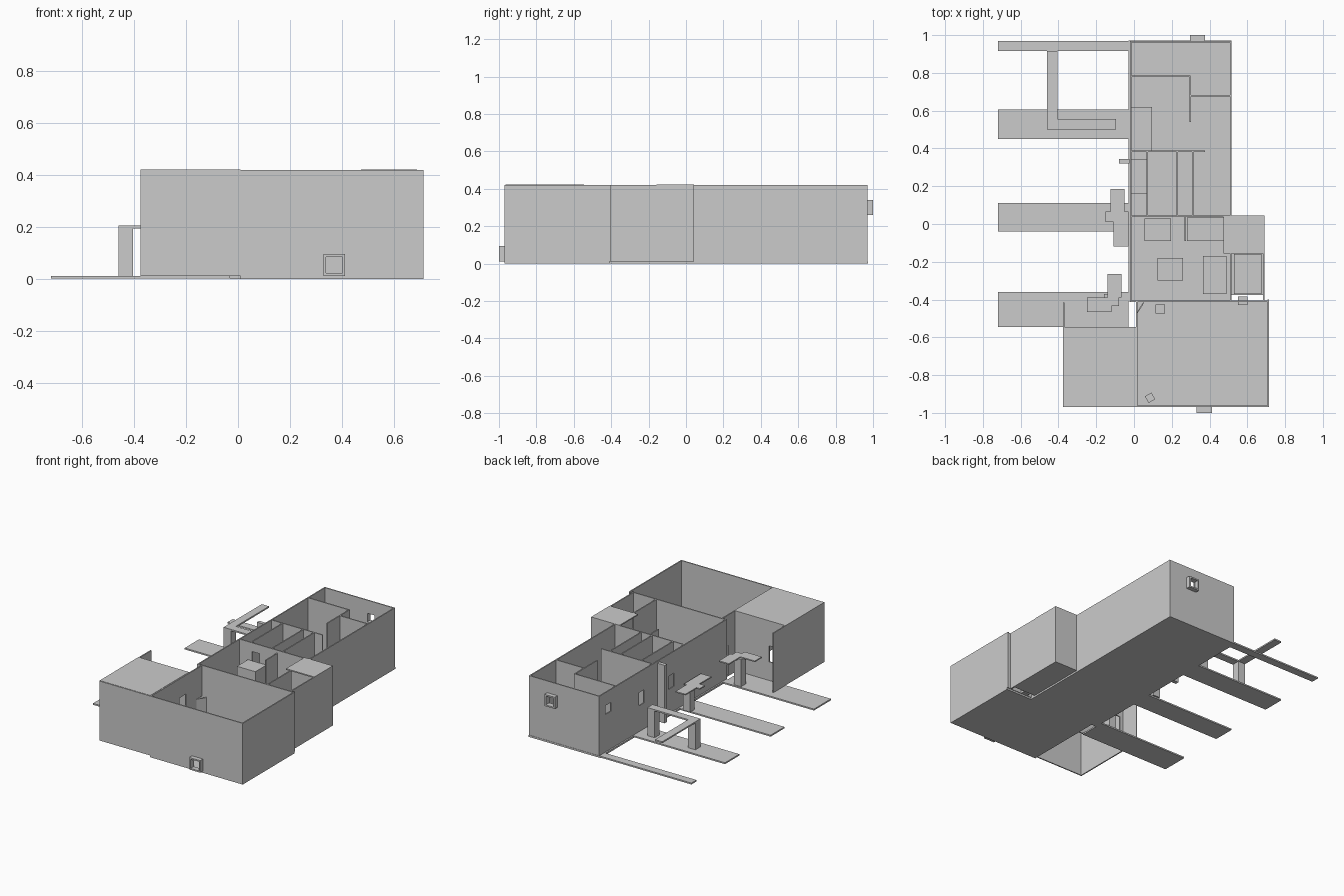
import bpy, bmesh, math

H = 0.42      # wall top
F = 0.012     # floor thickness
T = 0.008     # wall thickness


def build(name, boxes):
    """One object made of axis-aligned boxes (x0, x1, y0, y1, z0, z1)."""
    bm = bmesh.new()
    for x0, x1, y0, y1, z0, z1 in boxes:
        v = bmesh.ops.create_cube(bm, size=1)["verts"]
        bmesh.ops.scale(bm, vec=(x1 - x0, y1 - y0, z1 - z0), verts=v)
        bmesh.ops.translate(bm, vec=((x0 + x1) / 2, (y0 + y1) / 2, (z0 + z1) / 2), verts=v)
    me = bpy.data.meshes.new(name)
    bm.to_mesh(me)
    bm.free()
    ob = bpy.data.objects.new(name, me)
    bpy.context.collection.objects.link(ob)
    return ob


def wall(name, axis, pos, a, b, holes=(), top=H):
    """Wall running along axis from a to b; holes are (start, end, z0, z1)."""
    spans, cur = [], a
    for s, e, z0, z1 in sorted(holes):
        spans.append((cur, s, F, top))
        spans.append((s, e, F, z0))
        spans.append((s, e, z1, top))
        cur = e
    spans.append((cur, b, F, top))
    p0, p1 = pos - T / 2, pos + T / 2
    boxes = []
    for s, e, z0, z1 in spans:
        if e - s > 0.001 and z1 - z0 > 0.001:
            boxes.append((s, e, p0, p1, z0, z1) if axis == "x" else (p0, p1, s, e, z0, z1))
    return build(name, boxes)


def frame(name, x0, x1, y0, y1, z0, z1, w=0.01):
    build(name, [(x0, x0 + w, y0, y1, z0, z1), (x1 - w, x1, y0, y1, z0, z1),
                 (x0 + w, x1 - w, y0, y1, z0, z0 + w), (x0 + w, x1 - w, y0, y1, z1 - w, z1)])


# Floors
build("main_floor", [(-0.03, 0.515, -0.41, 0.972, 0, F)])
build("front_floor", [(0.01, 0.715, -0.97, -0.41, 0, F)])
build("wing_floor", [(0.515, 0.69, -0.375, 0.04, F, F + 0.004)])

# Path slabs on the left
for i, (y0, y1) in enumerate([(0.915, 0.97), (0.45, 0.605), (-0.04, 0.11), (-0.545, -0.36)]):
    build(f"path_slab_{i + 1}", [(-0.72, -0.03, y0, y1, 0.002, F)])

# Outer walls
wall("front_wall", "x", -0.966, -0.375, 0.715, [(0.34, 0.405, 0.02, 0.085)])
wall("front_room_right_wall", "y", 0.711, -0.97, -0.4)
wall("carport_left_wall", "y", -0.371, -0.962, -0.415)
wall("carport_back_wall", "x", -0.549, -0.367, 0.01, [(-0.34, -0.25, 0.14, 0.25)])
wall("carport_house_wall", "y", 0.014, -0.962, -0.41,
     [(-0.66, -0.59, 0.15, 0.29), (-0.475, -0.415, F, 0.21)])
wall("left_wall", "y", -0.016, -0.41, 0.97,
     [(0.84, 0.9, 0.27, 0.33), (0.485, 0.54, 0.19, 0.28), (0.16, 0.22, 0.18, 0.27)])
wall("back_wall", "x", 0.966, -0.02, 0.515, [(0.31, 0.365, 0.27, 0.33)])
wall("right_wall", "y", 0.511, 0.04, 0.97)
wall("wing_right_wall", "y", 0.686, -0.41, 0.04)
wall("wing_back_wall", "x", 0.04, -0.02, 0.69, [(0.08, 0.14, 0.25, 0.36)])
wall("middle_front_wall", "x", -0.41, -0.02, 0.715)

# Flat roofs
build("carport_roof", [(-0.375, 0.01, -0.966, -0.545, H - 0.006, H + 0.002)])
build("wing_roof", [(0.475, 0.69, -0.157, 0.044, H - 0.006, H + 0.002)])

# Inner partitions
wall("wing_partition", "y", 0.511, -0.41, -0.155)
wall("kitchen_partition", "y", 0.272, -0.09, 0.04, top=0.4)
wall("corridor_wall", "x", 0.385, -0.02, 0.375)
for i, x in enumerate((0.07, 0.228, 0.31)):
    wall(f"closet_partition_{i + 1}", "y", x, 0.04, 0.385)
wall("back_room_wall", "x", 0.783, -0.02, 0.3)
wall("bedroom_wall", "y", 0.297, 0.54, 0.783)
wall("bath_wall", "x", 0.68, 0.3, 0.51)

# Framed windows standing proud of the walls
frame("front_window_frame", 0.33, 0.413, -1.0, -0.965, F, 0.095)
frame("back_window_frame", 0.297, 0.375, 0.965, 1.0, 0.26, 0.34)

# Open door leaf in the front room
leaf = build("door_leaf", [(0, 0.07, -0.003, 0.003, F, 0.21)])
leaf.location = (0.014, -0.475, 0)
leaf.rotation_euler.z = math.radians(58)

# Pergola: two columns carrying an angled beam
build("pergola_columns", [(x, x + 0.055, 0.5, 0.555, F, 0.195) for x in (-0.46, -0.15)])
build("pergola_beam", [(-0.46, -0.095, 0.5, 0.555, 0.195, 0.205),
                       (-0.46, -0.405, 0.555, 0.915, 0.195, 0.205)])
build("tall_post", [(-0.08, -0.025, 0.32, 0.345, F, 0.41)])

# Middle and front porch canopies
build("middle_canopy", [(-0.125, -0.05, 0.065, 0.185, 0.155, 0.163),
                        (-0.15, -0.03, 0.01, 0.065, 0.155, 0.163),
                        (-0.108, -0.03, -0.12, 0.01, 0.155, 0.163)])
build("middle_canopy_post", [(-0.115, -0.06, 0.07, 0.12, F, 0.155)])
build("front_canopy", [(-0.14, -0.065, -0.39, -0.265, 0.197, 0.205),
                       (-0.25, -0.08, -0.435, -0.39, 0.197, 0.205),
                       (-0.25, -0.12, -0.465, -0.435, 0.197, 0.205)])
build("front_canopy_post", [(-0.16, -0.105, -0.425, -0.37, F, 0.197)])

# Simple furniture blocks
furniture = [
    ("bed_back", -0.012, 0.095, 0.39, 0.62, 0.08), ("bed_middle", -0.012, 0.065, 0.16, 0.345, 0.08),
    ("cupboard", 0.055, 0.195, -0.09, 0.03, 0.3), ("kitchen_counter", 0.28, 0.475, -0.09, 0.035, 0.1),
    ("low_table", 0.125, 0.26, -0.3, -0.18, 0.08), ("sofa", 0.365, 0.49, -0.37, -0.17, 0.08),
    ("wing_bed", 0.53, 0.675, -0.37, -0.16, 0.07), ("small_box", 0.115, 0.165, -0.475, -0.425, 0.06),
    ("wing_stand", 0.55, 0.6, -0.43, -0.385, 0.06), ("hall_mat", 0.315, 0.5, 0.175, 0.675, 0.017)]
for name, x0, x1, y0, y1, top in furniture:
    build(name, [(x0, x1, y0, y1, F, top)])

# Small stool in the front room
stool = build("stool", [(-0.02, 0.02, -0.02, 0.02, 0.05, 0.058)] +
              [(sx * 0.016 - 0.003, sx * 0.016 + 0.003, sy * 0.016 - 0.003, sy * 0.016 + 0.003, F, 0.05)
               for sx in (-1, 1) for sy in (-1, 1)])
stool.location = (0.085, -0.92, 0)
stool.rotation_euler.z = math.radians(30)
